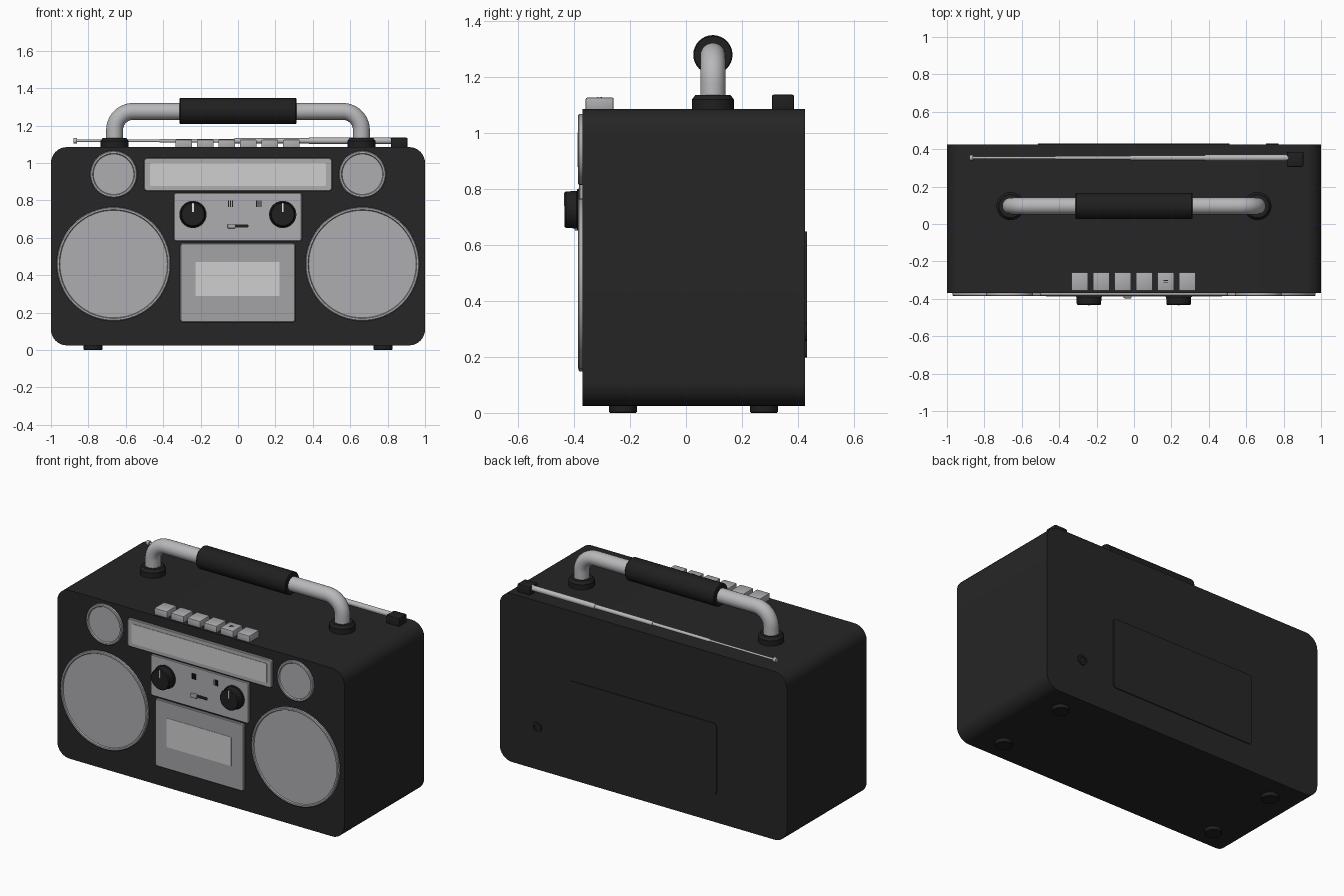
import bpy, bmesh, math
from mathutils import Matrix, Vector

if "Cube" in bpy.data.objects:
    bpy.data.objects.remove(bpy.data.objects["Cube"])


def material(name, r, g, b):
    m = bpy.data.materials.new(name)
    m.diffuse_color = (r, g, b, 1)
    m.use_nodes = True
    m.node_tree.nodes["Principled BSDF"].inputs["Base Color"].default_value = m.diffuse_color
    return m


BODY = material("charcoal plastic", 0.019, 0.019, 0.019)
BLACK = material("black rubber", 0.014, 0.014, 0.014)
SILVER = material("silver plastic", 0.42, 0.42, 0.44)
GRILLE = material("grey grille", 0.37, 0.37, 0.39)
LIGHT = material("pale window", 0.62, 0.62, 0.62)
CHROME = material("bright metal", 0.48, 0.48, 0.50)
WHITE = material("white mark", 0.8, 0.8, 0.8)


def finish(name, bm, mats, angle=35):
    bmesh.ops.remove_doubles(bm, verts=bm.verts, dist=1e-5)
    bmesh.ops.recalc_face_normals(bm, faces=bm.faces)
    mesh = bpy.data.meshes.new(name)
    bm.to_mesh(mesh)
    bm.free()
    for m in mats:
        mesh.materials.append(m)
    ob = bpy.data.objects.new(name, mesh)
    bpy.context.collection.objects.link(ob)
    bpy.ops.object.select_all(action='DESELECT')
    ob.select_set(True)
    bpy.context.view_layer.objects.active = ob
    bpy.ops.object.shade_smooth_by_angle(angle=math.radians(angle))
    return ob


def skin(bm, loops, caps=True):
    """Join successive closed loops of points with quads."""
    rings = [[bm.verts.new(p) for p in loop] for loop in loops]
    n = len(rings[0])
    for a, b in zip(rings, rings[1:]):
        for i in range(n):
            j = (i + 1) % n
            bm.faces.new((a[i], a[j], b[j], b[i]))
    if caps:
        bm.faces.new(rings[0])
        bm.faces.new(rings[-1])


def rounded(w, h, r, seg=8):
    pts = []
    for k, (sx, sz) in enumerate(((1, 1), (-1, 1), (-1, -1), (1, -1))):
        for i in range(seg + 1):
            a = math.pi / 2 * (k + i / seg)
            pts.append((sx * (w / 2 - r) + r * math.cos(a),
                        sz * (h / 2 - r) + r * math.sin(a)))
    return pts


def plate(name, x0, x1, z0, z1, y_front, y_back, r, mat, bevel=0.0):
    """Rounded rectangle in xz, extruded in y, optional bevel on the front."""
    w, h, cx, cz = x1 - x0, z1 - z0, (x0 + x1) / 2, (z0 + z1) / 2
    steps = [(y_back, 0), (y_front + bevel, 0)] if bevel else [(y_back, 0), (y_front, 0)]
    if bevel:
        steps.append((y_front, bevel))
    bm = bmesh.new()
    skin(bm, [[(cx + x, y, cz + z) for x, z in
               rounded(w - 2 * b, h - 2 * b, max(r - b, 0.001))] for y, b in steps])
    return finish(name, bm, [mat])


def lathe(name, prof, loc, axis, mats, n=32, inner=0.0):
    """Revolve (radius, height); faces inside radius 'inner' get material 1."""
    bm = bmesh.new()
    skin(bm, [[(r * math.cos(2 * math.pi * i / n), r * math.sin(2 * math.pi * i / n), h)
               for i in range(n)] for r, h in prof])
    for f in bm.faces:
        if inner and f.calc_center_median().xy.length < inner and f.normal.z ** 2 > 0.5:
            f.material_index = 1
    rot = {'Z': Matrix(), 'FRONT': Matrix.Rotation(math.pi / 2, 4, 'X'),
           'BACK': Matrix.Rotation(-math.pi / 2, 4, 'X'),
           'X': Matrix.Rotation(math.pi / 2, 4, 'Y')}[axis]
    bm.transform(Matrix.Translation(loc) @ rot)
    return finish(name, bm, mats)


def box(name, c, s, mat, bevel=0.0):
    bm = bmesh.new()
    bmesh.ops.create_cube(bm, size=1, matrix=Matrix.Translation(c) @ Matrix.Diagonal((*s, 1)))
    if bevel:
        bmesh.ops.bevel(bm, geom=bm.edges[:], offset=bevel, segments=2, affect='EDGES', profile=0.5)
    return finish(name, bm, [mat])


# Case
plate("case", -1, 1, 0.025, 1.085, -0.37, 0.425, 0.085, BODY)

# Feet
for x in (-0.775, 0.775):
    for y in (-0.225, 0.278):
        lathe("foot", [(0.046, 0), (0.05, 0.004), (0.05, 0.03)], (x, y, 0), 'Z', [BLACK])

# Speakers: raised rim with recessed grille
for side in (-1, 1):
    for label, z, R in (("woofer", 0.46, 0.305), ("tweeter", 0.94, 0.126)):
        w = 0.018
        lathe(label, [(R, -0.005), (R, 0.012), (R - 0.005, 0.016), (R - w + 0.004, 0.016),
                      (R - w, 0.009)],
              (side * 0.665, -0.37, z), 'FRONT', [SILVER, GRILLE], 64, R - w - 0.002)

# Tuner display
plate("tuner_frame", -0.503, 0.503, 0.85, 1.027, -0.384, -0.365, 0.018, SILVER, 0.004)
plate("tuner_window", -0.47, 0.47, 0.877, 1.0, -0.387, -0.38, 0.008, LIGHT)

# Control panel
plate("control_panel", -0.343, 0.341, 0.583, 0.84, -0.381, -0.365, 0.014, SILVER, 0.003)
for x in (-0.241, 0.239):
    lathe("knob", [(0.073, 0), (0.073, 0.008), (0.067, 0.01), (0.065, 0.048), (0.060, 0.054)],
          (x, -0.38, 0.725), 'FRONT', [BLACK], 40)
    box("knob_mark", (x, -0.434, 0.762), (0.009, 0.004, 0.048), WHITE)
for cx in (-0.04, 0.112):
    for i in (-1, 0, 1):
        box("panel_mark", (cx + i * 0.011, -0.382, 0.782), (0.007, 0.004, 0.036), BLACK)
plate("slider_slot", -0.055, 0.056, 0.654, 0.672, -0.383, -0.378, 0.008, BLACK)
box("slider_tab", (-0.034, -0.388, 0.663), (0.042, 0.018, 0.024), SILVER, 0.003)

# Cassette door
plate("cassette_door", -0.309, 0.307, 0.148, 0.572, -0.384, -0.365, 0.016, GRILLE, 0.004)
plate("cassette_window", -0.227, 0.223, 0.288, 0.47, -0.386, -0.38, 0.004, LIGHT)

# Tape keys along the top front edge
for i in range(6):
    box("tape_key", (-0.29 + 0.115 * i, -0.308, 1.1), (0.09, 0.1, 0.05), SILVER, 0.006)
for dy in (-0.006, 0.006):
    box("key_mark", (0.17, -0.308 + dy, 1.125), (0.022, 0.005, 0.003), BLACK)

# Carrying handle: bent tube, sockets and grip
HY, HZ, HX, R = 0.096, 1.276, 0.66, 0.1
path = [(-HX, 1.1)]
path += [(-HX + R - R * math.cos(a), HZ - R + R * math.sin(a))
         for a in (math.pi / 2 * i / 10 for i in range(11))]
path += [(-x, z) for x, z in reversed(path)]
loops = []
for i, (x, z) in enumerate(path):
    a, b = path[max(i - 1, 0)], path[min(i + 1, len(path) - 1)]
    t = Vector((b[0] - a[0], 0, b[1] - a[1])).normalized()
    if i in (1, len(path) - 2):
        t = Vector((0, 0, 1 if i == 1 else -1))
    elif i in (11, 12):
        t = Vector((1, 0, 0))
    nrm = Vector((-t.z, 0, t.x))
    loops.append([Vector((x, HY, z)) + 0.045 * (math.cos(c) * nrm + math.sin(c) * Vector((0, 1, 0)))
                  for c in (2 * math.pi * k / 24 for k in range(24))])
bm = bmesh.new()
skin(bm, loops)
finish("handle_tube", bm, [CHROME])
for x in (-HX, HX):
    lathe("handle_socket", [(0.075, 0), (0.075, 0.038), (0.062, 0.055), (0.04, 0.055)],
          (x, HY, 1.08), 'Z', [BLACK])
lathe("handle_grip", [(0.04, 0), (0.066, 0), (0.07, 0.005), (0.07, 0.62), (0.066, 0.625), (0.04, 0.625)],
      (-0.3125, HY, 1.278), 'X', [BLACK])

# Telescopic antenna folded along the top rear edge
box("antenna_pivot", (0.862, 0.346, 1.107), (0.09, 0.08, 0.058), BLACK, 0.008)
for x0, x1, r in ((0.38, 0.835, 0.017), (-0.02, 0.39, 0.0135), (-0.42, -0.01, 0.010),
                  (-0.865, -0.41, 0.0065), (-0.88, -0.862, 0.015)):
    lathe("antenna_section", [(r, 0), (r, x1 - x0)], (x0, 0.354, 1.119), 'X', [CHROME], 16)

# Battery cover and socket on the back
plate("battery_cover", -0.513, 0.511, 0.197, 0.648, 0.431, 0.42, 0.02, BODY)
lathe("power_socket", [(0.033, 0), (0.033, 0.008), (0.018, 0.008), (0.018, 0.002)],
      (0.74, 0.423, 0.29), 'BACK', [BLACK], 24)
